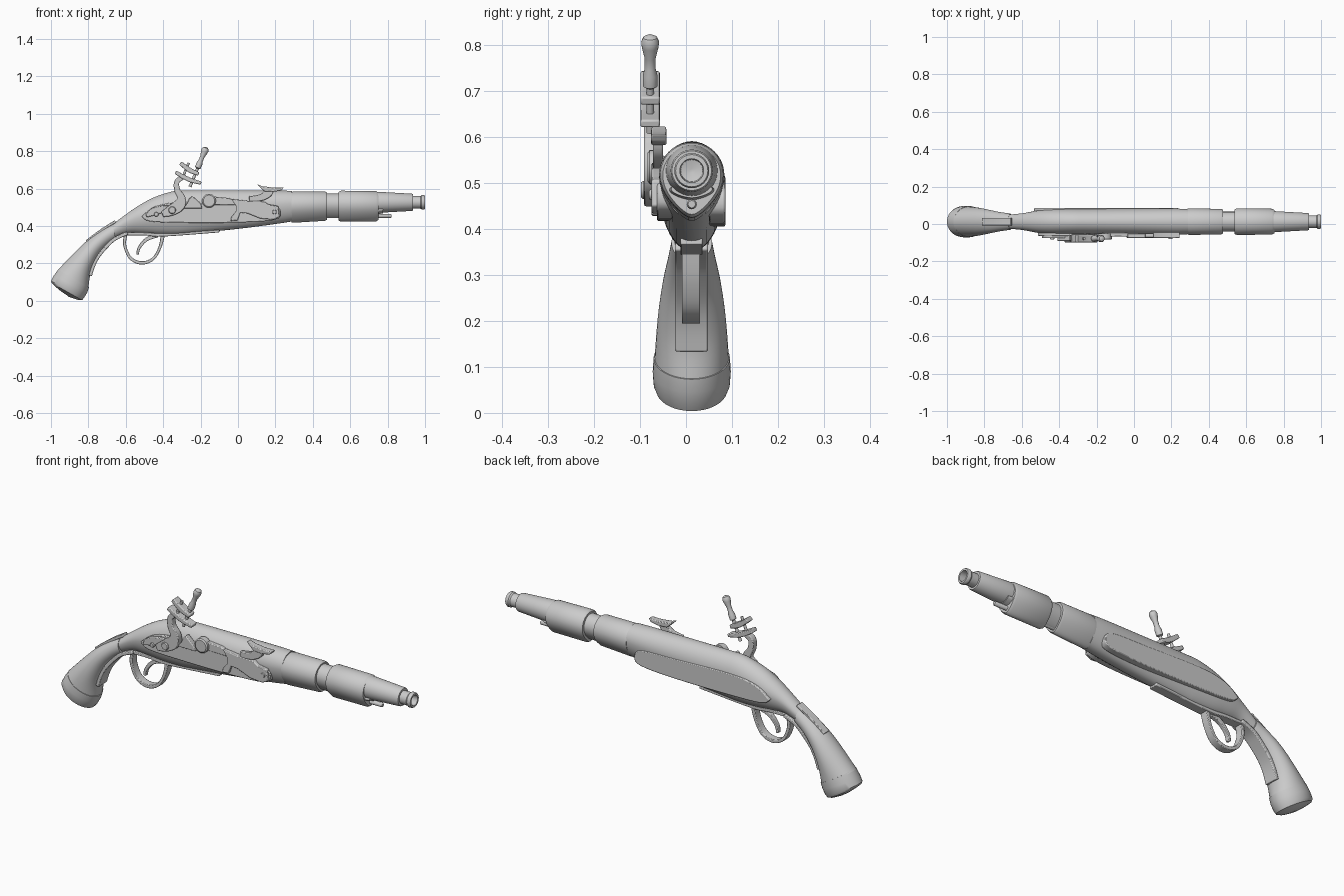
import bpy, math
from mathutils import Vector

YC = 0.0125  # centre plane of the stock and barrel


def finish(name, verts, faces, bevel=0.0, angle=35):
    me = bpy.data.meshes.new(name)
    me.from_pydata([tuple(v) for v in verts], [], faces)
    ob = bpy.data.objects.new(name, me)
    bpy.context.collection.objects.link(ob)
    bpy.context.view_layer.objects.active = ob
    bpy.ops.object.mode_set(mode='EDIT')
    bpy.ops.mesh.select_all(action='SELECT')
    bpy.ops.mesh.normals_make_consistent(inside=False)
    bpy.ops.object.mode_set(mode='OBJECT')
    if bevel:
        m = ob.modifiers.new("bevel", 'BEVEL')
        m.width, m.segments, m.limit_method = bevel, 2, 'ANGLE'
        m.angle_limit = math.radians(40)
    me.shade_smooth()
    me.set_sharp_from_angle(angle=math.radians(angle))
    return ob


def spline(pts, n=5):
    """Catmull-Rom resampling of tuples of any length."""
    p = [pts[0]] + list(pts) + [pts[-1]]
    out = []
    for i in range(1, len(p) - 2):
        for k in range(n):
            t = k / n
            out.append(tuple(0.5 * (2*b + (c-a)*t + (2*a-5*b+4*c-d)*t*t + (3*b-a-3*c+d)*t**3)
                             for a, b, c, d in zip(p[i-1], p[i], p[i+1], p[i+2])))
    return out + [tuple(pts[-1])]


def loft(name, rows, mid=0.45, vee=0.0, smooth=0, n=40, power=2.0):
    """Rows are (top x, top z, bottom x, bottom z, half width)."""
    rows = spline(rows, smooth) if smooth else rows
    verts, faces = [], []
    for tx, tz, bx, bz, w in rows:
        cx, cz = tx + (bx-tx)*mid, tz + (bz-tz)*mid
        for k in range(n):
            a = 2*math.pi*k/n
            c, s = math.cos(a), math.sin(a)
            if s < 0:
                c = math.copysign(abs(c)**(2/power), c) * (1 - vee*s*s)
            ex, ez = (tx, tz) if s > 0 else (bx, bz)
            verts.append((cx + (ex-cx)*abs(s), YC + w*c, cz + (ez-cz)*abs(s)))
    for r in range(len(rows)-1):
        for k in range(n):
            j = (k+1) % n
            faces.append((r*n+k, r*n+j, (r+1)*n+j, (r+1)*n+k))
    faces += [tuple(range(n)), tuple(range((len(rows)-1)*n, len(rows)*n))]
    return finish(name, verts, faces)


def prism(name, prof, y0, y1, bevel=0.004):
    """Outline in x, z pushed through y."""
    n = len(prof)
    verts = [(x, y, z) for y in (y0, y1) for x, z in prof]
    faces = [tuple(range(n)), tuple(range(n, 2*n))]
    faces += [(k, (k+1) % n, n+(k+1) % n, n+k) for k in range(n)]
    return finish(name, verts, faces, bevel)


def ribbon(name, path, y0, y1, bevel=0.004, n=5):
    """Path of (x, z, half thickness) turned into a strip."""
    p = spline(path, n)
    left, right = [], []
    for i, (x, z, h) in enumerate(p):
        a, b = p[max(i-1, 0)], p[min(i+1, len(p)-1)]
        d = Vector((b[0]-a[0], b[1]-a[1])).normalized()
        left.append((x - d.y*h, z + d.x*h))
        right.append((x + d.y*h, z - d.x*h))
    return prism(name, left + right[::-1], y0, y1, bevel)


def lathe(name, origin, axis, prof, n=32):
    """Profile of (distance along axis, radius)."""
    q = Vector((0, 0, 1)).rotation_difference(Vector(axis))
    o = Vector(origin)
    verts, faces = [], []
    for d, r in prof:
        for k in range(n):
            a = 2*math.pi*k/n
            verts.append(o + q @ Vector((r*math.cos(a), r*math.sin(a), d)))
    for i in range(len(prof)-1):
        for k in range(n):
            j = (k+1) % n
            faces.append((i*n+k, i*n+j, (i+1)*n+j, (i+1)*n+k))
    faces += [tuple(range(n)), tuple(range((len(prof)-1)*n, len(prof)*n))]
    return finish(name, verts, faces)


# Wooden stock, grip and butt cap
loft("stock", [(-.685, .398, -.665, .335, .037), (-.60, .462, -.585, .363, .045),
               (-.52, .516, -.50, .36, .060), (-.44, .557, -.42, .354, .068),
               (-.34, .587, -.32, .354, .070), (-.25, .591, -.25, .36, .070),
               (0, .591, 0, .385, .070), (.2, .59, .2, .411, .070),
               (.289, .588, .289, .425, .067)], mid=.42, vee=.15, smooth=5, power=2.5)
loft("grip", [(-.966, .163, -.80, .07, .081), (-.87, .262, -.787, .15, .074),
              (-.80, .328, -.748, .235, .063), (-.73, .378, -.70, .293, .051),
              (-.672, .411, -.652, .33, .044)], mid=.5, smooth=5)
loft("butt_cap", [(-.962, .167, -.797, .073, .083), (-.985, .135, -.806, .045, .085),
                  (-1.0, .107, -.822, .018, .083), (-.996, .095, -.834, .004, .077),
                  (-.975, .075, -.852, .004, .058), (-.945, .05, -.88, .013, .03),
                  (-.92, .034, -.905, .022, .008)], mid=.5)

# Inlaid strips on the front and back of the grip
ribbon("grip_front_strip", [(-.79, .135, .009), (-.772, .19, .009), (-.745, .24, .009),
                            (-.70, .293, .009), (-.655, .333, .009), (-.59, .362, .009)], -.024, .048)
ribbon("grip_back_strip", [(-.81, .318, .007), (-.73, .378, .007), (-.655, .425, .007)], -.008, .033, .003)

# Barrel bands with pointed undersides
for name, rows in {
    "rear_band": [(.285, .582, .285, .418, .069), (.30, .585, .30, .418, .071),
                  (.465, .585, .465, .428, .068), (.476, .580, .476, .434, .064)],
    "band_gap": [(.47, .573, .47, .445, .053), (.545, .573, .545, .445, .053)],
    "front_band": [(.538, .583, .538, .43, .066), (.55, .589, .55, .424, .071),
                   (.738, .587, .738, .425, .069), (.75, .580, .75, .432, .063)],
}.items():
    loft(name, rows, mid=.43, vee=.4)

# Tapered barrel with bored muzzle, and ramrod below it
lathe("barrel", (0, YC, .527), (1, 0, 0),
      [(.7, .057), (.752, .056), (.93, .046), (.936, .043), (.936, .033), (.975, .033),
       (.982, .038), (.995, .038), (1, .035), (1, .026), (.93, .024), (.925, .004)])
loft("fore_end_tip", [(.74, .50, .74, .462, .05), (.775, .50, .775, .468, .045)], mid=.4, vee=.3)
lathe("ramrod", (0, YC, .454), (1, 0, 0), [(.47, .011), (.815, .011), (.82, .008)], 16)

# Raised plates on both sides
plate = spline([(-.515, .452), (-.47, .425), (-.30, .418), (0, .419), (.19, .432), (.228, .468),
                (.19, .512), (0, .520), (-.30, .528), (-.44, .506), (-.515, .452)], 4)[:-1]
prism("lock_plate", plate, -.063, -.02)
prism("side_plate", [(x*1.04, z - .012) for x, z in plate], .05, .0855)

# Trigger guard, belly strip and trigger
ribbon("trigger_guard", [(-.598, .365, .009), (-.606, .30, .008), (-.575, .229, .008), (-.515, .203, .009),
                         (-.455, .224, .008), (-.418, .285, .008), (-.402, .352, .011)], -.009, .031, .003)
ribbon("belly_strip", [(-.62, .358, .008), (-.50, .358, .008), (-.40, .353, .009), (-.10, .373, .007)],
       -.012, .036, .003)
ribbon("trigger", [(-.43, .352, .012), (-.49, .328, .010), (-.528, .285, .008), (-.537, .248, .007)],
       .001, .023, .003)

# Cock: curved arm, pivot screw and tail
ribbon("cock_arm", [(-.405, .463, .015), (-.36, .482, .028), (-.315, .512, .032), (-.303, .55, .022),
                    (-.325, .592, .016), (-.325, .64, .014), (-.28, .668, .012)], -.091, -.058)
ribbon("cock_tail", [(-.49, .452, .006), (-.455, .475, .020), (-.40, .492, .018), (-.36, .50, .010)], -.076, -.055)
for name, x, z, r, y in (("cock_screw", -.352, .485, .020, -.098), ("pan_screw", -.155, .535, .037, -.084),
                         ("tail_screw", -.437, .463, .012, -.082), ("spring_screw", .195, .475, .012, -.080)):
    lathe(name, (x, -.05, z), (0, -1, 0), [(0, r), (-y-.055, r), (-y-.05, r*.82)], 24)

# Jaws, clamp pins and thumb screw on a tilted axis
ax = Vector((.382, 0, .924))
for name, (a, b), h in (("lower_jaw", ((-.335, .688), (-.197, .629)), .012),
                        ("upper_jaw", ((-.308, .737), (-.210, .678)), .013)):
    m = ((a[0]+b[0])/2, (a[1]+b[1])/2 - .008)
    ribbon(name, [(*a, h*.8), (*m, h), (*b, h*.7)], -.099, -.057)
lathe("thumb_screw", (-.257, -.078, .61), ax,
      [(0, .008), (.105, .008), (.11, .016), (.135, .016), (.15, .012), (.175, .012),
       (.20, .018), (.214, .0195), (.224, .015), (.229, .006)], 24)
lathe("clamp_pin", (-.298, -.078, .655), ax, [(0, .007), (.09, .007)], 12)

# Pan wedge, spring and striking plate
prism("pan_wedge", [(-.295, .495), (-.19, .495), (-.20, .52), (-.245, .562), (-.262, .545), (-.275, .515)],
      -.078, -.05)
prism("pan", [(-.20, .515), (-.02, .512), (0, .53), (-.05, .55), (-.15, .56)], -.068, -.045)
prism("spring", [(-.035, .545), (.05, .535), (.14, .532), (.165, .515), (.215, .507), (.222, .45),
                 (.19, .434), (.12, .44), (.05, .468), (.012, .472), (-.002, .43), (-.04, .428),
                 (-.035, .45), (-.012, .475), (-.012, .51)], -.075, -.05)
ribbon("striker_stem", [(.06, .545, .014), (.12, .552, .018), (.16, .575, .022), (.175, .60, .020)], -.072, -.05)
prism("striker_plate", [(.10, .624), (.13, .613), (.19, .606), (.245, .607), (.232, .590),
                        (.19, .583), (.14, .586)], -.076, -.042)
